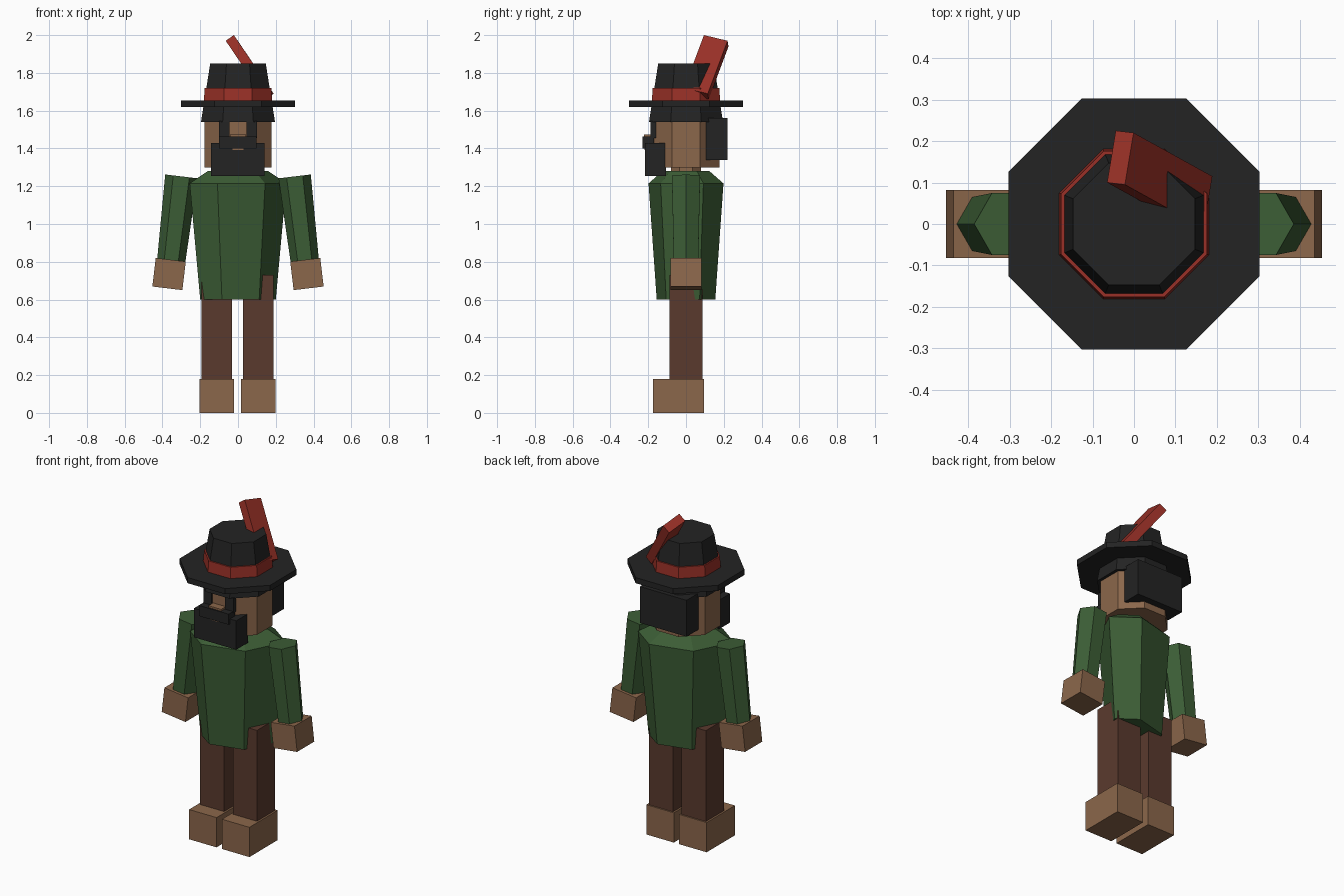
import bpy, bmesh, math
from mathutils import Vector, Matrix

if "Cube" in bpy.data.objects:
    bpy.data.objects.remove(bpy.data.objects["Cube"], do_unlink=True)


def material(name, rgb):
    m = bpy.data.materials.new(name)
    m.use_nodes = True
    m.diffuse_color = (*rgb, 1)
    m.node_tree.nodes["Principled BSDF"].inputs["Base Color"].default_value = (*rgb, 1)
    return m


SKIN = material("tan", (0.26, 0.135, 0.07))
GREEN = material("green", (0.045, 0.11, 0.036))
BROWN = material("dark brown", (0.102, 0.042, 0.027))
RED = material("red", (0.32, 0.03, 0.02))
BLACK = material("charcoal", (0.017, 0.017, 0.017))


def finish(name, bm, mat, matrix=Matrix()):
    bmesh.ops.recalc_face_normals(bm, faces=bm.faces)
    mesh = bpy.data.meshes.new(name)
    bm.to_mesh(mesh)
    bm.free()
    mesh.materials.append(mat)
    obj = bpy.data.objects.new(name, mesh)
    obj.matrix_world = matrix
    bpy.context.collection.objects.link(obj)
    return obj


def loft(name, rings, mat, matrix=Matrix()):
    """Skin a stack of equal-sided rings, closed at both ends."""
    bm = bmesh.new()
    loops = [[bm.verts.new(p) for p in ring] for ring in rings]
    for a, b in zip(loops, loops[1:]):
        for i in range(len(a)):
            j = (i + 1) % len(a)
            bm.faces.new((a[i], a[j], b[j], b[i]))
    bm.faces.new(loops[0])
    bm.faces.new(loops[-1])
    return finish(name, bm, mat, matrix)


def ring(sides, radius, z, turn=0.0):
    angles = [math.tau * i / sides + turn for i in range(sides)]
    return [(radius * math.cos(a), radius * math.sin(a), z) for a in angles]


def octagon(half_width, z):
    return ring(8, half_width / math.cos(math.pi / 8), z, math.pi / 8)


def box(name, x, y, z, mat, matrix=Matrix()):
    corners = [(x[0], y[0]), (x[1], y[0]), (x[1], y[1]), (x[0], y[1])]
    return loft(name, [[(*c, h) for c in corners] for h in z], mat, matrix)


# Torso: a slightly skewed six-sided tunic with sloped shoulders
half = [(0.112, -0.105), (0.2, 0.072), (0.085, 0.155)]
outline = half + [(-x, -y) for x, y in half]
loft("tunic", [[(x * s, y * s, z) for x, y in outline]
               for z, s in ((0.6, 1.0), (1.215, 1.28), (1.28, 0.8))], GREEN)

# Limbs
for side, s in (("left", 1), ("right", -1)):
    tilt = Matrix.Rotation(math.radians(-6.8 * s), 4, "Y")
    loft(side + "_arm", [ring(6, 0.075, -0.45), ring(6, 0.086, 0)], GREEN,
         Matrix.Translation((0.3 * s, 0, 1.252)) @ tilt)
    box(side + "_hand", (-0.08, 0.08), (-0.082, 0.082), (-0.076, 0.076), SKIN,
        Matrix.Translation((0.365 * s, 0, 0.735)) @ tilt)
    cx = 0.11 * s - 0.003
    box(side + "_leg", (cx - 0.081, cx + 0.081), (-0.087, 0.087), (0.17, 0.73), BROWN)
    box(side + "_shoe", (cx - 0.092, cx + 0.092), (-0.175, 0.095), (0, 0.18), SKIN)

# Head and face
loft("neck", [octagon(0.08, 1.25), octagon(0.08, 1.32)], SKIN)
loft("head", [octagon(0.178, 1.3), octagon(0.178, 1.56)], SKIN)
for side, s in (("left", 1), ("right", -1)):
    box(side + "_eye", sorted((0.045 * s, 0.1 * s)), (-0.188, -0.16), (1.455, 1.545), BLACK)
box("nose", (-0.042, 0.042), (-0.222, -0.16), (1.44, 1.475), SKIN)
box("moustache", (-0.1, 0.098), (-0.23, -0.17), (1.4, 1.464), BLACK)
box("beard", (-0.143, 0.14), (-0.217, -0.105), (1.255, 1.43), BLACK)
box("mouth", (-0.028, 0.028), (-0.221, -0.21), (1.393, 1.408), SKIN)
box("hair", (-0.158, 0.155), (0.105, 0.22), (1.34, 1.56), BLACK)

# Hat
loft("hat_crown", [octagon(0.196, 1.54), octagon(0.147, 1.85)], BLACK)
loft("hat_brim", [octagon(0.303, 1.62), octagon(0.303, 1.654)], BLACK)
loft("hat_band", [octagon(0.181, 1.65), octagon(0.176, 1.72)], RED)

# Feather: a slanted slab stuck through the crown
corner = Vector((-0.065, 0.1, 1.97))
thick = Vector((0.043, -0.005, 0.03))
wide = Vector((0.021, 0.125, -0.03))
length = Vector((0.19, -0.105, -0.28))
end = [corner, corner + thick, corner + thick + wide, corner + wide]
loft("feather", [end, [p + length for p in end]], RED)
